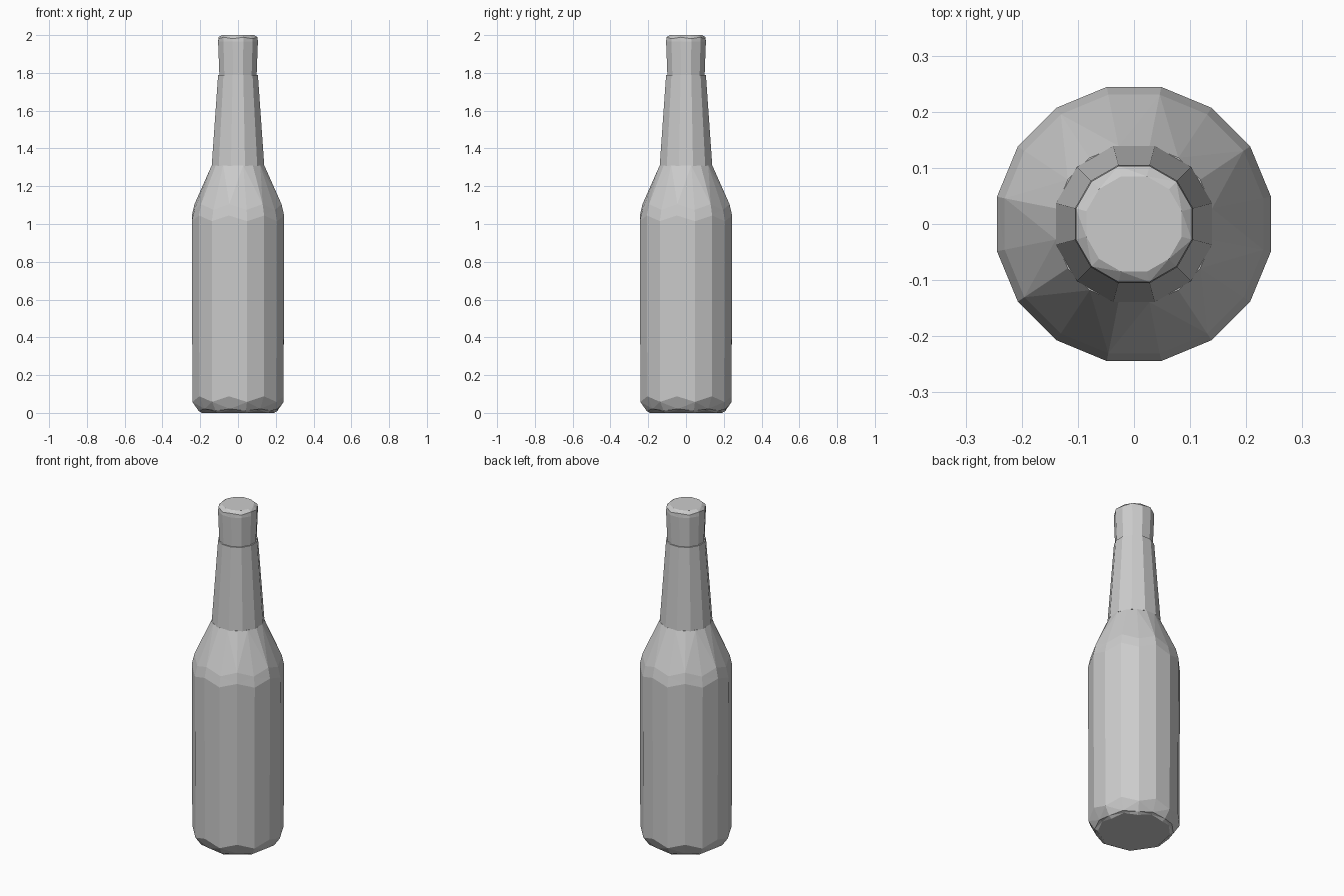
import bpy
import bmesh
import math

cube = bpy.data.objects.get("Cube")
if cube:
    bpy.data.objects.remove(cube, do_unlink=True)

GREY = (0.6, 0.6, 0.6, 1)
grey = bpy.data.materials.new("plain_grey")
grey.use_nodes = True
grey.diffuse_color = GREY
grey.node_tree.nodes["Principled BSDF"].inputs["Base Color"].default_value = GREY


def lathe(name, sides, rings, turn=0.5):
    """Faceted solid of revolution; each ring is (radius, height, zigzag)."""
    bm = bmesh.new()
    loops = []
    for radius, height, zigzag in rings:
        loop = []
        for i in range(sides):
            a = math.tau * (i + turn) / sides
            z = height + (zigzag if i % 2 else -zigzag)
            loop.append(bm.verts.new((radius * math.cos(a), radius * math.sin(a), z)))
        loops.append(loop)
    for low, high in zip(loops, loops[1:]):
        for i in range(sides):
            j = (i + 1) % sides
            bm.faces.new((low[i], low[j], high[j], high[i]))
    bm.faces.new(reversed(loops[0]))
    bm.faces.new(loops[-1])
    # Zigzag rings leave bent quads, so split those into flat facets
    bent = [f for f in bm.faces if len(f.verts) == 4]
    bmesh.ops.triangulate(bm, faces=bent, quad_method='SHORT_EDGE')
    bmesh.ops.recalc_face_normals(bm, faces=bm.faces)
    mesh = bpy.data.meshes.new(name)
    bm.to_mesh(mesh)
    bm.free()
    mesh.materials.append(grey)
    obj = bpy.data.objects.new(name, mesh)
    bpy.context.collection.objects.link(obj)
    return obj


# Body with a chamfered foot and a faceted, tapering shoulder
lathe("bottle_body", 16, [
    (0.195, 0.008, 0.008), (0.213, 0.016, 0.005), (0.246, 0.073, 0.015),
    (0.249, 1.03, 0.015), (0.235, 1.09, 0.015), (0.142, 1.31, 0)])

# Tapering neck
lathe("bottle_neck", 12, [(0.144, 1.308, 0), (0.109, 1.79, 0)])

# Flared mouth with a bevelled rim
lathe("bottle_mouth", 12, [
    (0.102, 1.785, 0), (0.109, 1.965, 0), (0.107, 1.985, 0.004), (0.088, 2.0, 0)])
